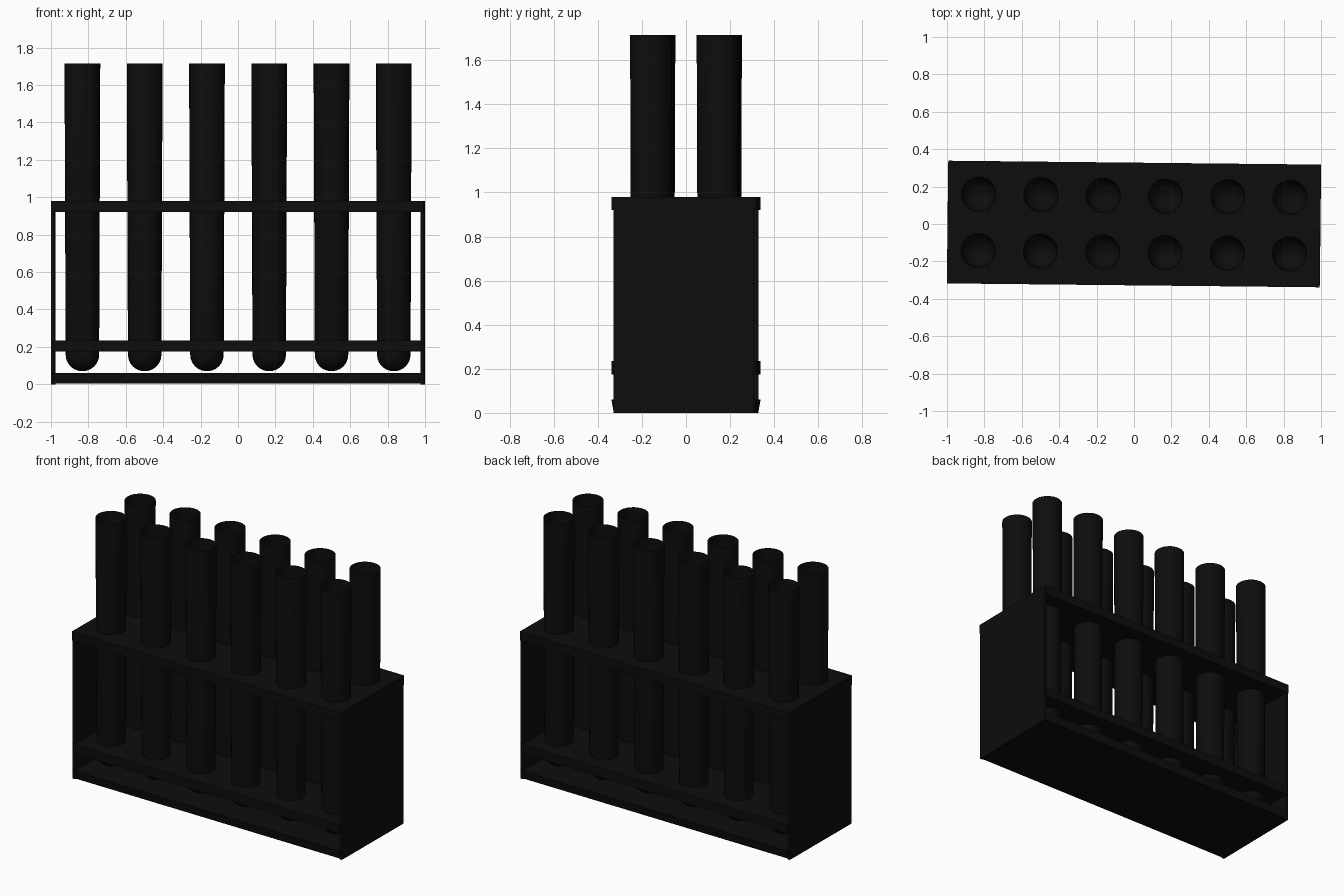
import bpy
import bmesh
import math
from mathutils import Matrix

cube = bpy.data.objects.get("Cube")
if cube:
    bpy.data.objects.remove(cube)

BLACK = (0.004, 0.004, 0.004, 1)
black = bpy.data.materials.new("matte black")
black.use_nodes = True
black.diffuse_color = BLACK
black.node_tree.nodes["Principled BSDF"].inputs["Base Color"].default_value = BLACK

# The rack stands very slightly turned
TURN = Matrix.Rotation(math.radians(-0.6), 4, "Z")
HOLES = [(-0.832 + 0.333 * i, y) for y in (-0.151, 0.151) for i in range(6)]


def add_object(name, bm):
    mesh = bpy.data.meshes.new(name)
    bm.to_mesh(mesh)
    bm.free()
    mesh.materials.append(black)
    obj = bpy.data.objects.new(name, mesh)
    obj.matrix_world = TURN
    bpy.context.collection.objects.link(obj)
    return obj


def box(name, low, high, foot=1.0):
    """Box between two corners; foot narrows the depth of the underside."""
    bm = bmesh.new()
    bmesh.ops.create_cube(bm, size=1)
    for v in bm.verts:
        bottom = v.co.z < 0
        for k in range(3):
            v.co[k] = low[k] if v.co[k] < 0 else high[k]
        if bottom:
            v.co.y *= foot
    return add_object(name, bm)


# Cutter for the tube holes
bm = bmesh.new()
for x, y in HOLES:
    bmesh.ops.create_cone(bm, cap_ends=True, segments=24, radius1=0.0875,
                          radius2=0.092, depth=1.2,
                          matrix=Matrix.Translation((x, y, 0.7)))
cutter = add_object("hole_cutter", bm)
cutter.hide_render = True
cutter.hide_viewport = True
cutter.display_type = "WIRE"

# Base and the two pierced shelves
box("base_board", (-0.99, -0.328, 0.005), (0.99, 0.328, 0.06), 0.97)
for name, z, half in (("lower_shelf", 0.175, 0.985), ("top_shelf", 0.92, 0.996)):
    shelf = box(name, (-half, -0.328, z), (half, 0.328, z + 0.06))
    cut = shelf.modifiers.new("holes", "BOOLEAN")
    cut.operation = "DIFFERENCE"
    cut.solver = "EXACT"
    cut.object = cutter

# End panels
for side, x in (("right", -0.997), ("left", 0.978)):
    box(side + "_end_panel", (x, -0.318, 0), (x + 0.019, 0.318, 0.965))

# Open, round-bottomed, slightly tapered test tubes
R, FOOT, TOP = 0.088, 0.07, 1.715
profile = [(R * math.sin(a), FOOT + R * (1 - math.cos(a)))
           for a in (math.radians(15 * i) for i in range(1, 7))]
profile.append((0.094, TOP))
SIDES = 24
for n, (x, y) in enumerate(HOLES):
    bm = bmesh.new()
    rings = []
    for r, z in profile:
        rings.append([bm.verts.new((x + r * math.cos(math.tau * i / SIDES),
                                    y + r * math.sin(math.tau * i / SIDES), z))
                      for i in range(SIDES)])
    tip = bm.verts.new((x, y, FOOT))
    for i in range(SIDES):
        j = (i + 1) % SIDES
        bm.faces.new((tip, rings[0][j], rings[0][i]))
        for a, b in zip(rings, rings[1:]):
            bm.faces.new((a[i], a[j], b[j], b[i]))
    for f in bm.faces:
        f.smooth = True
    row = "front" if y < 0 else "back"
    add_object(f"{row}_test_tube_{n % 6 + 1}", bm)
